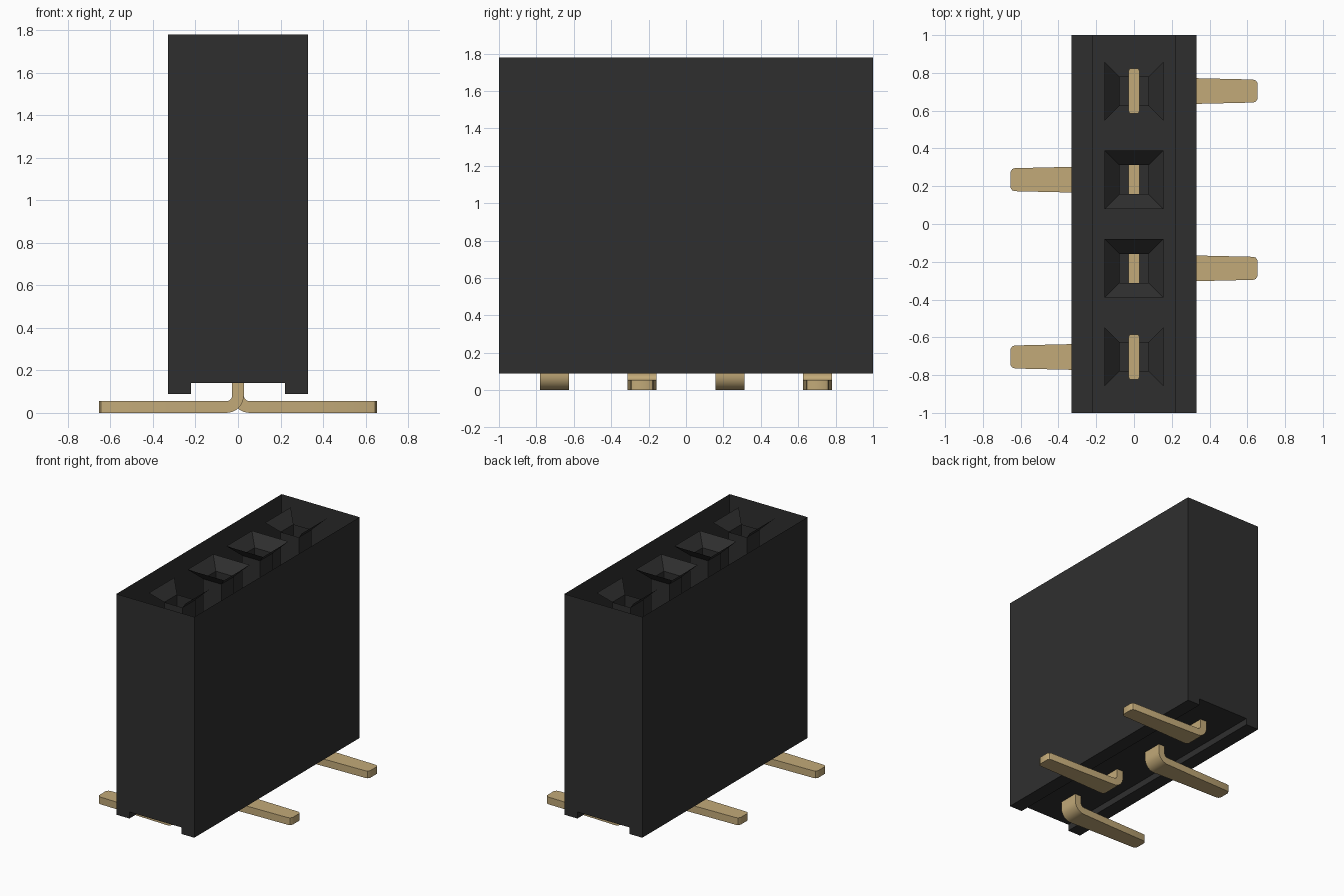
import bpy, bmesh, math

cube = bpy.data.objects.get("Cube")
if cube:
    bpy.data.objects.remove(cube, do_unlink=True)


def material(name, rgb):
    m = bpy.data.materials.new(name)
    m.use_nodes = True
    m.diffuse_color = (*rgb, 1)
    m.node_tree.nodes["Principled BSDF"].inputs["Base Color"].default_value = (*rgb, 1)
    return m


BLACK = material("black plastic", (0.028, 0.028, 0.028))
GOLD = material("gold metal", (0.54, 0.40, 0.19))


def finish(name, bm, mat, smooth=False):
    bm.normal_update()
    mesh = bpy.data.meshes.new(name)
    bm.to_mesh(mesh)
    bm.free()
    mesh.materials.append(mat)
    ob = bpy.data.objects.new(name, mesh)
    bpy.context.collection.objects.link(ob)
    if smooth:
        bpy.ops.object.select_all(action='DESELECT')
        ob.select_set(True)
        bpy.context.view_layer.objects.active = ob
        bpy.ops.object.shade_smooth_by_angle(angle=math.radians(35))
    return ob


def ring(bm, points):
    return [bm.verts.new(p) for p in points]


def bridge(bm, a, b, skip=()):
    n = len(a)
    for i in range(n):
        if i not in skip:
            bm.faces.new((a[i], a[(i + 1) % n], b[(i + 1) % n], b[i]))


def square(y, half, z):
    return [(-half, y - half, z), (half, y - half, z),
            (half, y + half, z), (-half, y + half, z)]


TOP, FOOT, FLOOR = 1.78, 0.09, 0.14
W, GROOVE = 0.33, 0.22

# Housing: open-topped shell with a groove along the underside
outline = [(W, TOP), (W, FOOT), (GROOVE, FOOT), (GROOVE, FLOOR)]
outline += [(-x, z) for x, z in reversed(outline)]
bm = bmesh.new()
front = ring(bm, [(x, -1, z) for x, z in outline])
back = ring(bm, [(x, 1, z) for x, z in outline])
bridge(bm, front, back, skip=(len(outline) - 1,))
bm.faces.new(front[::-1])
bm.faces.new(back)
bmesh.ops.recalc_face_normals(bm, faces=bm.faces[:])
finish("housing", bm, BLACK)


# Socket: tapered mouth leading to a square well
def socket(name, y, open_ends):
    bm = bmesh.new()
    mouth = ring(bm, square(y, 0.155, TOP))
    throat = ring(bm, square(y, 0.077, TOP - 0.08))
    base = ring(bm, square(y, 0.077, 0.6))
    bridge(bm, mouth, throat, skip=(0, 2) if open_ends else ())
    bridge(bm, throat, base)
    bm.faces.new(base)
    finish(name, bm, BLACK)


# Contact blade standing inside the housing, with clipped corners
def contact(name, y):
    quarter = [(0.03, 0.105), (0.022, 0.12)]
    right = [(x, -v) for x, v in reversed(quarter)] + quarter
    plan = right + [(-x, -v) for x, v in right]
    bm = bmesh.new()
    low = ring(bm, [(x, y + v, FLOOR + 0.01) for x, v in plan])
    high = ring(bm, [(x, y + v, 1.2) for x, v in plan])
    bridge(bm, low, high)
    bm.faces.new(low[::-1])
    bm.faces.new(high)
    finish(name, bm, GOLD)


# Lead: flat strip bent from vertical to a tapered foot
def lead(name, y, side):
    t, r = 0.0275, 0.055
    stations = [(0, FLOOR + 0.02, 0.0775, 0)]          # x, z, half width, turn
    for i in range(9):
        a = i / 8 * math.pi / 2
        stations.append((r - r * math.cos(a), t + r - r * math.sin(a), 0.0775, a))
    for x, half in ((0.33, 0.068), (0.63, 0.061), (0.645, 0.056), (0.655, 0.04)):
        stations.append((x, t, half, math.pi / 2))
    bm = bmesh.new()
    rings = []
    for x, z, half, a in stations:
        dx, dz = t * math.cos(a), t * math.sin(a)
        rings.append(ring(bm, [(side * (x + s * dx), y + v * half, z + s * dz)
                               for s, v in ((-1, -1), (1, -1), (1, 1), (-1, 1))]))
    for a, b in zip(rings, rings[1:]):
        bridge(bm, a, b)
    bm.faces.new(rings[0])
    bm.faces.new(rings[-1])
    bmesh.ops.recalc_face_normals(bm, faces=bm.faces[:])
    finish(name, bm, GOLD, smooth=True)


# Four positions with feet alternating left and right
for i in range(4):
    y = -0.704 + i * 0.4693
    socket(f"socket_{i + 1}", y, open_ends=i in (0, 3))
    contact(f"contact_{i + 1}", y)
    lead(f"lead_{i + 1}", y, 1 if i % 2 else -1)
